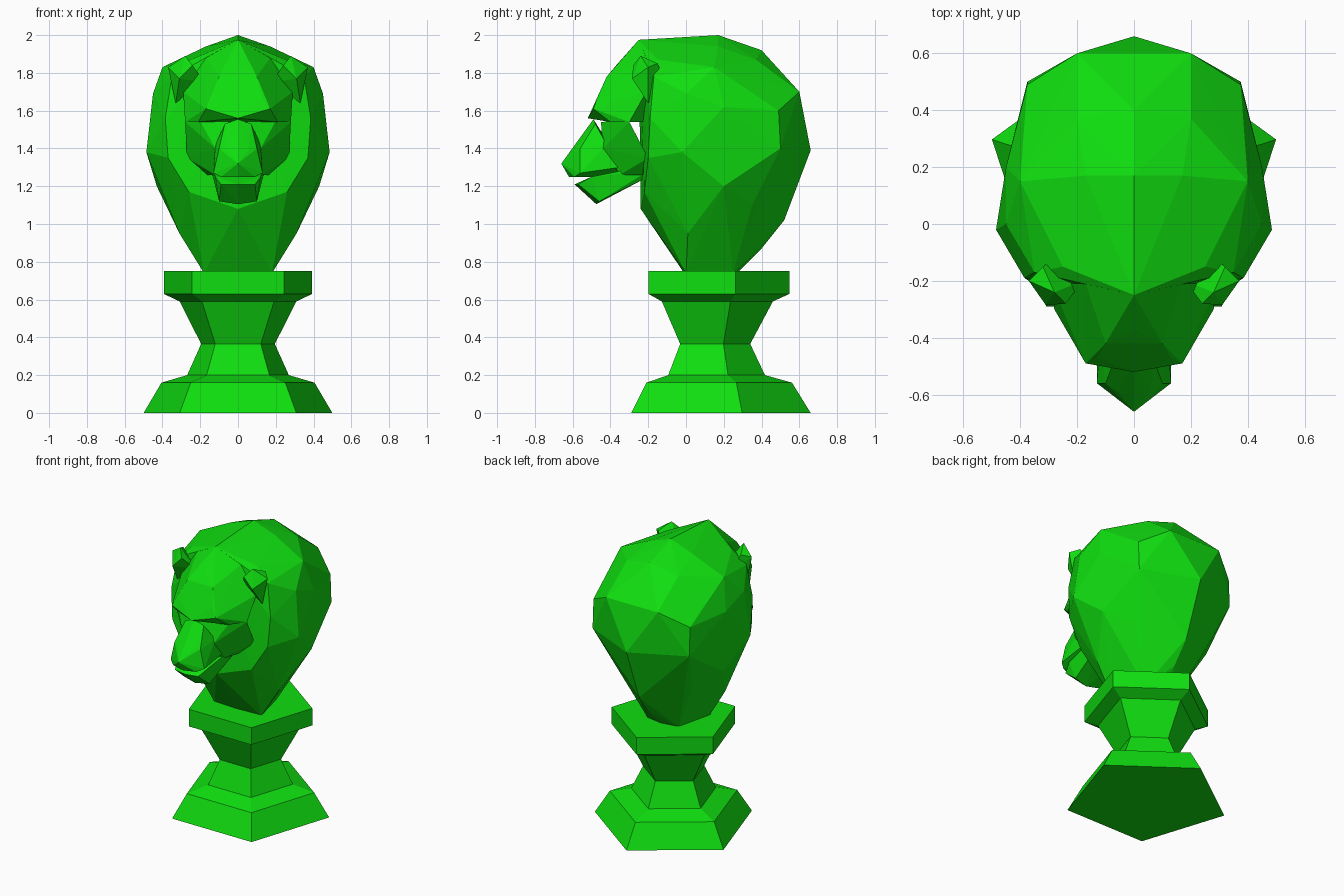
import bpy
import bmesh
from math import sin, cos, tau

default_cube = bpy.data.objects.get("Cube")
if default_cube:
    bpy.data.objects.remove(default_cube, do_unlink=True)

# One green for the whole bust
green = bpy.data.materials.new("bright_green")
green.use_nodes = True
green.diffuse_color = (0.005, 0.73, 0.005, 1)
green.node_tree.nodes["Principled BSDF"].inputs["Base Color"].default_value = green.diffuse_color


def finish(name, bm):
    """Turn a bmesh into a flat shaded object."""
    bmesh.ops.recalc_face_normals(bm, faces=bm.faces)
    mesh = bpy.data.meshes.new(name)
    bm.to_mesh(mesh)
    bm.free()
    mesh.materials.append(green)
    obj = bpy.data.objects.new(name, mesh)
    bpy.context.collection.objects.link(obj)
    return obj


def mirrored(points):
    """Add the opposite-side twin of every point off the centre line."""
    return points + [(-x, y, z) for x, y, z in points if x > 0]


def faceted_hull(name, points):
    """Make a chiselled solid around a few corner points."""
    bm = bmesh.new()
    for point in points:
        bm.verts.new(point)
    result = bmesh.ops.convex_hull(bm, input=bm.verts)
    unused = [g for g in result["geom_interior"] if isinstance(g, bmesh.types.BMVert)]
    bmesh.ops.delete(bm, geom=unused, context="VERTS")
    return finish(name, bm)


def pentagon_tower(name, profile, centre_y):
    """Stack pentagon rings of (radius, height), one corner pointing back."""
    bm = bmesh.new()
    rings = []
    for radius, height in profile:
        angles = [tau * i / 5 for i in range(5)]
        rings.append([bm.verts.new((radius * sin(a), centre_y + radius * cos(a), height))
                      for a in angles])
    for lower, upper in zip(rings, rings[1:]):
        for i in range(5):
            j = (i + 1) % 5
            bm.faces.new((lower[i], lower[j], upper[j], upper[i]))
    bm.faces.new(rings[0])
    bm.faces.new(rings[-1])
    return finish(name, bm)


# Pedestal: splayed foot, narrow waist and flat collar
foot = [(0.525, 0), (0.426, 0.16), (0.283, 0.2)]
waist = [(0.205, 0.365), (0.325, 0.59)]
collar = [(0.413, 0.63), (0.413, 0.75)]
pentagon_tower("pedestal", foot + waist + collar, centre_y=0.135)

# Mane: large rounded mass narrowing to the neck
crown = [(0, -0.25, 1.975), (0, 0.17, 2), (0.17, 0.17, 1.94),
         (0, 0.4, 1.92), (0.2, 0.37, 1.87), (0.25, -0.15, 1.87)]
sides = [(0.4, 0.15, 1.83), (0.45, 0, 1.69), (0.45, 0.2, 1.62),
         (0.455, 0.05, 1.5), (0.485, -0.02, 1.38), (0.43, 0.2, 1.2)]
back = [(0.2, 0.6, 1.7), (0.375, 0.49, 1.6), (0.375, 0.5, 1.4), (0, 0.66, 1.39),
        (0.29, 0.35, 1.1), (0, 0.52, 1.02), (0, 0.4, 0.87)]
rim = [(0.35, -0.17, 1.78), (0.385, -0.19, 1.56), (0.37, -0.2, 1.35),
       (0.26, -0.22, 1.17), (0, -0.24, 1.08), (0.18, -0.14, 1)]
neck = [(0.31, 0.01, 0.95), (0, -0.03, 0.81), (0.18, 0, 0.74),
        (0, -0.01, 0.74), (0.12, 0.25, 0.74), (0, 0.27, 0.74)]
faceted_hull("mane", mirrored(crown + sides + back + rim + neck))

# Forehead sloping down to heavy brows
forehead = [(0, -0.25, 1.975), (0.17, -0.21, 1.88), (0, -0.37, 1.84),
            (0.1, -0.42, 1.78), (0.13, -0.47, 1.67), (0.29, -0.21, 1.7)]
brow = [(0.17, -0.49, 1.61), (0, -0.52, 1.56), (0.21, -0.4, 1.54),
        (0.28, -0.3, 1.54), (0, -0.1, 1.54)]
faceted_hull("forehead", mirrored(forehead + brow))

# Cheeks filling the space beneath the eyes
cheeks = [(0.2, -0.38, 1.545), (0.28, -0.3, 1.54), (0.27, -0.2, 1.35),
          (0.12, -0.44, 1.4), (0.12, -0.35, 1.26), (0.18, -0.18, 1.26), (0, -0.45, 1.54)]
faceted_hull("cheeks", mirrored(cheeks))

# Nose bridge and broad muzzle
bridge = [(0, -0.49, 1.555), (0.07, -0.48, 1.53), (0.055, -0.59, 1.39)]
muzzle = [(0, -0.66, 1.32), (0.1, -0.56, 1.4), (0.12, -0.42, 1.42),
          (0.13, -0.56, 1.27), (0.13, -0.35, 1.3), (0, -0.62, 1.25),
          (0.09, -0.59, 1.25), (0, -0.3, 1.25)]
faceted_hull("muzzle", mirrored(bridge + muzzle))

# Lower jaw running back into the mane
jaw = [(0, -0.59, 1.21), (0.09, -0.57, 1.21), (0.12, -0.5, 1.25),
       (0.1, -0.46, 1.12), (0, -0.475, 1.105), (0.13, -0.35, 1.28),
       (0.14, -0.2, 1.28), (0.12, -0.2, 1.25)]
faceted_hull("jaw", mirrored(jaw))

# Small chiselled ears at the edge of the mane
ear = [(0.28, -0.24, 1.89), (0.37, -0.2, 1.83), (0.31, -0.285, 1.77),
       (0.24, -0.28, 1.84), (0.32, -0.15, 1.85), (0.18, -0.2, 1.75),
       (0.33, -0.2, 1.64), (0.26, -0.1, 1.72)]
for side_name, sign in (("left", 1), ("right", -1)):
    faceted_hull(side_name + "_ear", [(sign * x, y, z) for x, y, z in ear])
